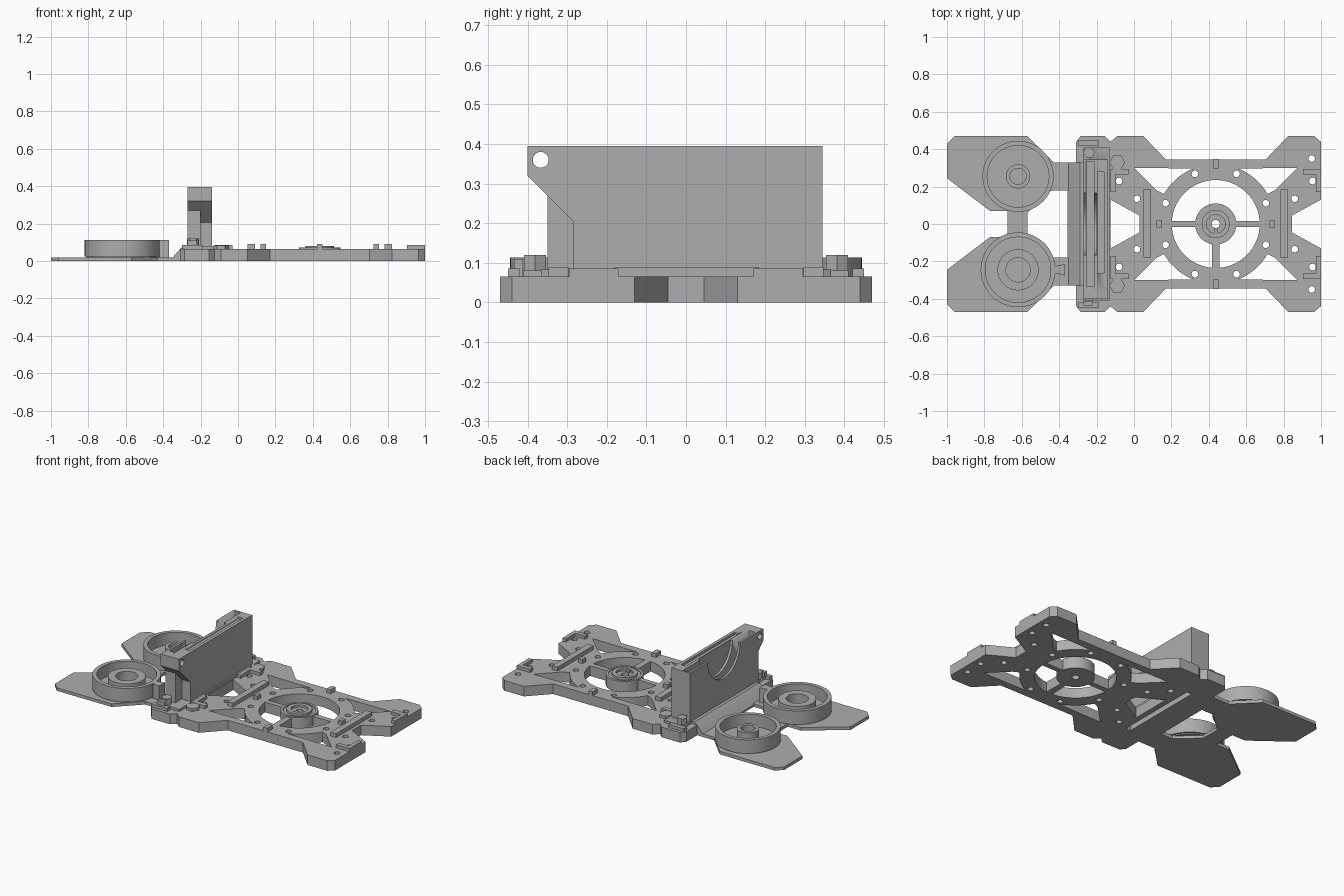
import bpy
import bmesh
from math import cos, sin, radians
from mathutils import Matrix

cube = bpy.data.objects.get("Cube")
if cube:
    bpy.data.objects.remove(cube, do_unlink=True)

grey = bpy.data.materials.new("plain_grey")
grey.use_nodes = True
grey.diffuse_color = (.42, .42, .42, 1)
grey.node_tree.nodes["Principled BSDF"].inputs["Base Color"].default_value = grey.diffuse_color

# Frames that lay a flat profile in the XY, YZ or XZ plane
FRAMES = {
    "xy": Matrix.Identity(4),
    "yz": Matrix(((0, 0, 1, 0), (1, 0, 0, 0), (0, 1, 0, 0), (0, 0, 0, 1))),
    "xz": Matrix(((1, 0, 0, 0), (0, 0, -1, 0), (0, 1, 0, 0), (0, 0, 0, 1))),
}


def arc(cx, cy, radius, start, end, steps):
    angles = [radians(start + (end - start) * i / steps) for i in range(steps + 1)]
    return [(cx + radius * cos(a), cy + radius * sin(a)) for a in angles]


def circle(cx, cy, radius, sides=48):
    return arc(cx, cy, radius, 0, 360, sides)[:-1]


def rect(left, right, low, high):
    return [(left, low), (right, low), (right, high), (left, high)]


def flip_y(points):
    return [(x, -y) for x, y in reversed(points)]


def mirrored(points):
    """Half outline followed by its reflection across y = 0."""
    return points + flip_y(points)


def solid(name, loops, low, high, plane="xy"):
    """Extrude an outline; further loops become holes."""
    curve = bpy.data.curves.new(name, "CURVE")
    curve.dimensions = "2D"
    curve.fill_mode = "BOTH"
    curve.extrude = (high - low) / 2
    for loop in loops:
        spline = curve.splines.new("POLY")
        spline.points.add(len(loop) - 1)
        for point, (u, v) in zip(spline.points, loop):
            point.co = (u, v, 0, 1)
        spline.use_cyclic_u = True
    temp = bpy.data.objects.new(name + "_curve", curve)
    bpy.context.collection.objects.link(temp)
    bpy.context.view_layer.update()
    graph = bpy.context.evaluated_depsgraph_get()
    mesh = bpy.data.meshes.new_from_object(temp.evaluated_get(graph))
    bpy.data.objects.remove(temp, do_unlink=True)
    bpy.data.curves.remove(curve)
    mesh.transform(FRAMES[plane] @ Matrix.Translation((0, 0, (low + high) / 2)))
    bm = bmesh.new()
    bm.from_mesh(mesh)
    bmesh.ops.remove_doubles(bm, verts=bm.verts, dist=.0001)
    bmesh.ops.recalc_face_normals(bm, faces=bm.faces)
    bm.to_mesh(mesh)
    bm.free()
    mesh.name = name
    mesh.materials.clear()
    mesh.materials.append(grey)
    part = bpy.data.objects.new(name, mesh)
    bpy.context.collection.objects.link(part)
    bpy.ops.object.select_all(action="DESELECT")
    part.select_set(True)
    bpy.context.view_layer.objects.active = part
    bpy.ops.object.shade_smooth_by_angle(angle=radians(25))
    return part


def cut(part, loop, low, high):
    cutter = solid("cutter", [loop], low, high)
    cutter.hide_render = True
    bpy.context.view_layer.objects.active = part
    mod = part.modifiers.new("cut", "BOOLEAN")
    mod.object = cutter
    mod.solver = "EXACT"
    bpy.ops.object.modifier_apply(modifier=mod.name)
    bpy.data.objects.remove(cutter, do_unlink=True)


MID = .437          # centre of the frame along x
TOP = .065          # thickness of the frame


def both_ends(points):
    """The points, and the same reflected to the other end of the frame."""
    return [points, [(2 * MID - x, y) for x, y in reversed(points)]]


# Main frame outline with waist and end notches
left_half = [(.03, .045), (-.125, .13), (-.125, .44), (-.09, .47), (.05, .47), (.17, .345)]
frame_loops = [mirrored(left_half + both_ends(left_half)[1])]

# Openings between rails, arms and ring
corner = [(0, .3)] + arc(MID, 0, .32, 112, 150, 8) + [(.12, .18)]
for opening in both_ends(corner):
    frame_loops += [opening, flip_y(opening)]

# Openings between the spokes
frame_loops.append(arc(MID, 0, .235, 4, 176, 32) + arc(MID, 0, .11, 171, 9, 20))
quarter = arc(MID, 0, .235, 184, 265, 16) + arc(MID, 0, .11, 260, 189, 10)
frame_loops += both_ends(quarter)

# Screw holes on the ring, the arms and the outer corners
for i in range(8):
    frame_loops.append(circle(*arc(MID, 0, .29, 22.5 + 45 * i, 0, 1)[0], .018, 12))
for side in (-1, 1):
    for x, y in ((-.08, .23), (.015, .135)):
        for hole_x in (x, 2 * MID - x):
            frame_loops.append(circle(hole_x, side * y, .018, 12))
    frame_loops.append(circle(.95, side * .35, .018, 12))
frame_loops.append(circle(MID, 0, .022, 16))
solid("main_frame", frame_loops, 0, TOP)

# Hub collar with a small key
solid("hub_collar", [circle(MID, 0, .075), circle(MID, 0, .05)], TOP, .08)
solid("hub_rim", [circle(MID, 0, .11), circle(MID, 0, .095)], TOP, .072)
solid("hub_key", [rect(MID - .01, MID + .01, -.05, -.022)], TOP, .075)

# Raised cross bars, spoke clips and corner clips at both ends
for end, label in enumerate(("inner", "outer")):
    solid(label + "_cross_bar", [both_ends(rect(.05, .09, -.18, .185))[end]], TOP, .09)
    solid(label + "_spoke_clip", [both_ends(rect(.12, .15, -.018, .018))[end]], TOP, .09)
    clip = both_ends([(-.125, .17), (-.1, .17), (-.1, .265), (-.03, .265), (-.03, .295), (-.125, .295)])[end]
    solid(label + "_left_corner_clip", [clip], TOP, .085)
    solid(label + "_right_corner_clip", [flip_y(clip)], TOP, .085)

for side, label in ((1, "back"), (-1, "front")):
    y = side * .322
    solid(label + "_rail_clip", [rect(MID - .015, MID + .015, y - .025, y + .025)], TOP, .09)
    # Bolts, nuts and brackets beside the holder
    solid(label + "_frame_nut", [circle(-.09, side * .33, .042, 6)], TOP, .083)
    solid(label + "_holder_nut", [circle(-.24, side * .382, .032, 6)], TOP, .12)
    y = side * .435
    solid(label + "_bracket", [rect(-.3, -.19, y - .015, y + .015)], TOP, .085)
solid("bracket_post", [rect(-.27, -.22, -.435, -.412)], TOP, .11)

# Holder base, raised tier and ramp
slot = rect(-.195, -.16, -.265, .28)
base_half = [(-.31, .33), (-.31, .44), (-.285, .47), (-.155, .47), (-.125, .44)]
solid("holder_base", [mirrored(base_half), slot], 0, TOP)
tier = solid("holder_tier", [rect(-.27, -.13, -.41, .41)], TOP, .08)
ramp = solid("holder_ramp", [[(-.355, 0), (-.355, .012), (-.31, TOP), (-.29, .08),
                              (-.13, .08), (-.13, .001), (-.3, .001)]], -.33, .33, "xz")
for part in (tier, ramp):
    cut(part, slot, -.1, .2)

# Upright holder: two joined walls, one with a rounded dip
HIGH = .395
pin_hole = circle(-.367, .36, .02, 24)
dip = arc(0, HIGH, .165, 360, 180, 24)
wall = [(-.4, HIGH), (-.4, .32), (-.35, .27), (-.35, .078), (.345, .078), (.345, HIGH)]
rear_wall = solid("holder_rear_wall", [wall + dip, pin_hole], -.27, -.2, "yz")
cut(rear_wall, rect(-.255, -.215, -.335, .335), .09, .5)
wall = [(-.4, HIGH), (-.4, .32), (-.285, .205), (-.285, .078), (.345, .078), (.345, HIGH)]
front_wall = solid("holder_front_wall", [wall, pin_hole], -.2, -.14, "yz")
cut(front_wall, slot, -.1, .36)
cut(front_wall, slot, .38, .5)

# Thin tail with two wings and a neck
tail_half = [(-.35, .18), (-.44, .18), (-.57, .06)]
wing = [(-.675, .07), (-.77, .07), (-1, .245), (-1, .43), (-.96, .47), (-.57, .47),
        (-.43, .33), (-.35, .33)]
for side, label in ((1, "back"), (-1, "front")):
    outline = wing + tail_half
    solid(label + "_wing", [outline if side > 0 else flip_y(outline)], 0, .02)
solid("tail_neck", [rect(-.675, -.57, -.07, .07)], 0, .02)

# Round cups: floor, wall and centre piece
CUP = -.62
for label, y, radius in (("back", .255, .19), ("front", -.245, .2)):
    solid(label + "_cup_floor", [circle(CUP, y, radius - .01)], .018, .035)
    solid(label + "_cup_wall", [circle(CUP, y, radius), circle(CUP, y, radius - .025)], .025, .113)
solid("back_cup_post", [circle(CUP, .255, .065), circle(CUP, .255, .043)], .03, .1)
solid("front_cup_disc", [circle(CUP, -.245, .11), circle(CUP, -.245, .065)], .03, .1)
solid("front_cup_pointer", [[(-.44, -.285), (-.42, -.265), (-.37, -.275), (-.37, -.215),
                             (-.42, -.225), (-.44, -.205)]], .02, .113)
